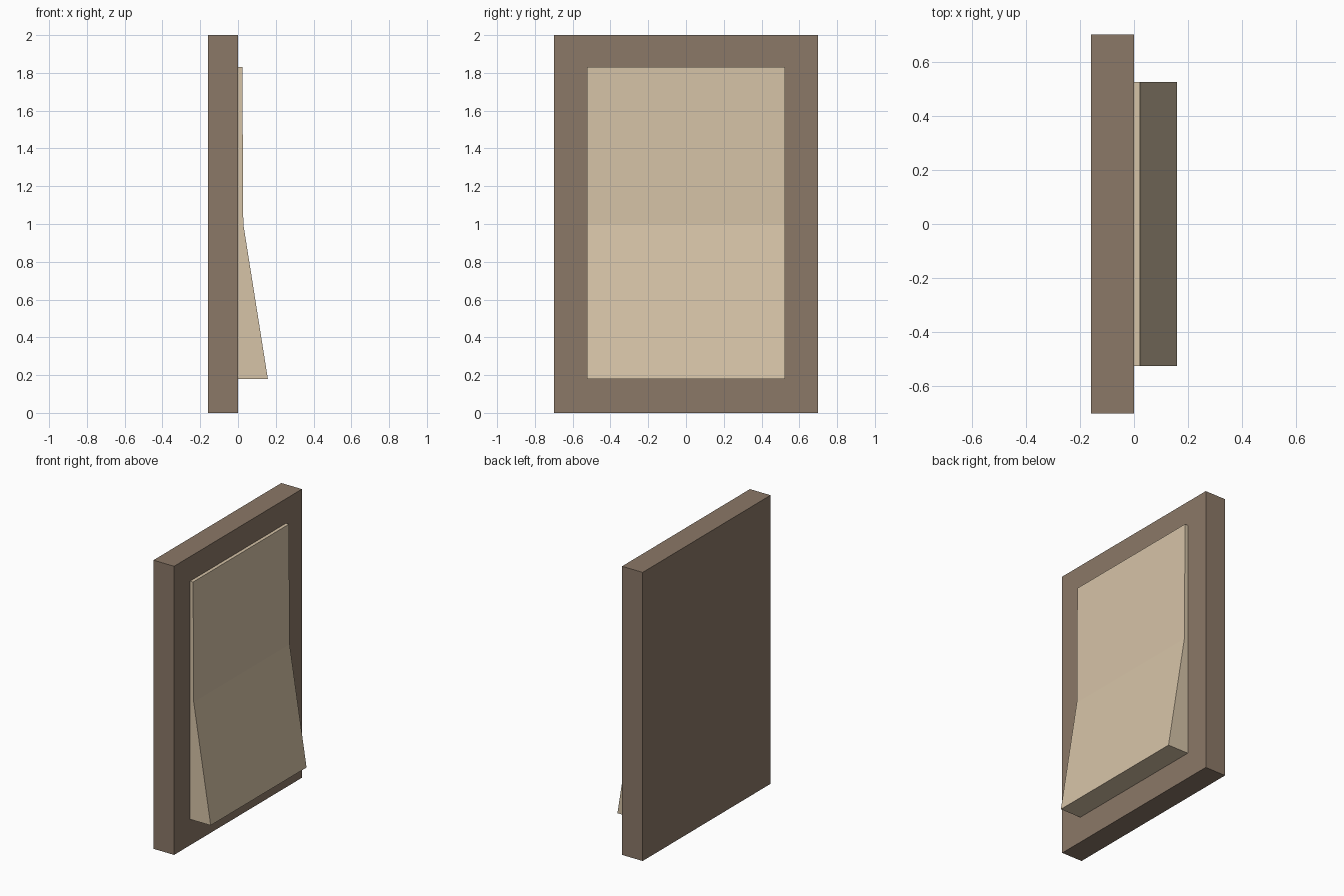
import bpy
import bmesh

if "Cube" in bpy.data.objects:
    bpy.data.objects.remove(bpy.data.objects["Cube"])


def material(name, rgb):
    m = bpy.data.materials.new(name)
    m.diffuse_color = (*rgb, 1.0)
    m.use_nodes = True
    m.node_tree.nodes["Principled BSDF"].inputs["Base Color"].default_value = m.diffuse_color
    return m


def extrude_profile(name, profile, half_width, mat):
    """Extrude an x/z profile symmetrically along y."""
    bm = bmesh.new()
    face = bm.faces.new([bm.verts.new((x, -half_width, z)) for x, z in profile])
    ext = bmesh.ops.extrude_face_region(bm, geom=[face])
    verts = [g for g in ext["geom"] if isinstance(g, bmesh.types.BMVert)]
    bmesh.ops.translate(bm, verts=verts, vec=(0, 2 * half_width, 0))
    bmesh.ops.recalc_face_normals(bm, faces=bm.faces)
    mesh = bpy.data.meshes.new(name)
    bm.to_mesh(mesh)
    bm.free()
    mesh.materials.append(mat)
    obj = bpy.data.objects.new(name, mesh)
    bpy.context.collection.objects.link(obj)
    return obj


brown = material("brown plate", (0.258, 0.188, 0.136))
cream = material("cream rocker", (0.672, 0.546, 0.386))

# Flat wall plate
extrude_profile("wall_plate",
                [(-0.158, 0), (0, 0), (0, 2), (-0.158, 2)], 0.70, brown)

# Rocker: nearly flat upper half, lower half tilted outward
extrude_profile("rocker",
                [(0, 0.18), (0.158, 0.18), (0.028, 1.0), (0.023, 1.83), (0, 1.83)],
                0.525, cream)
